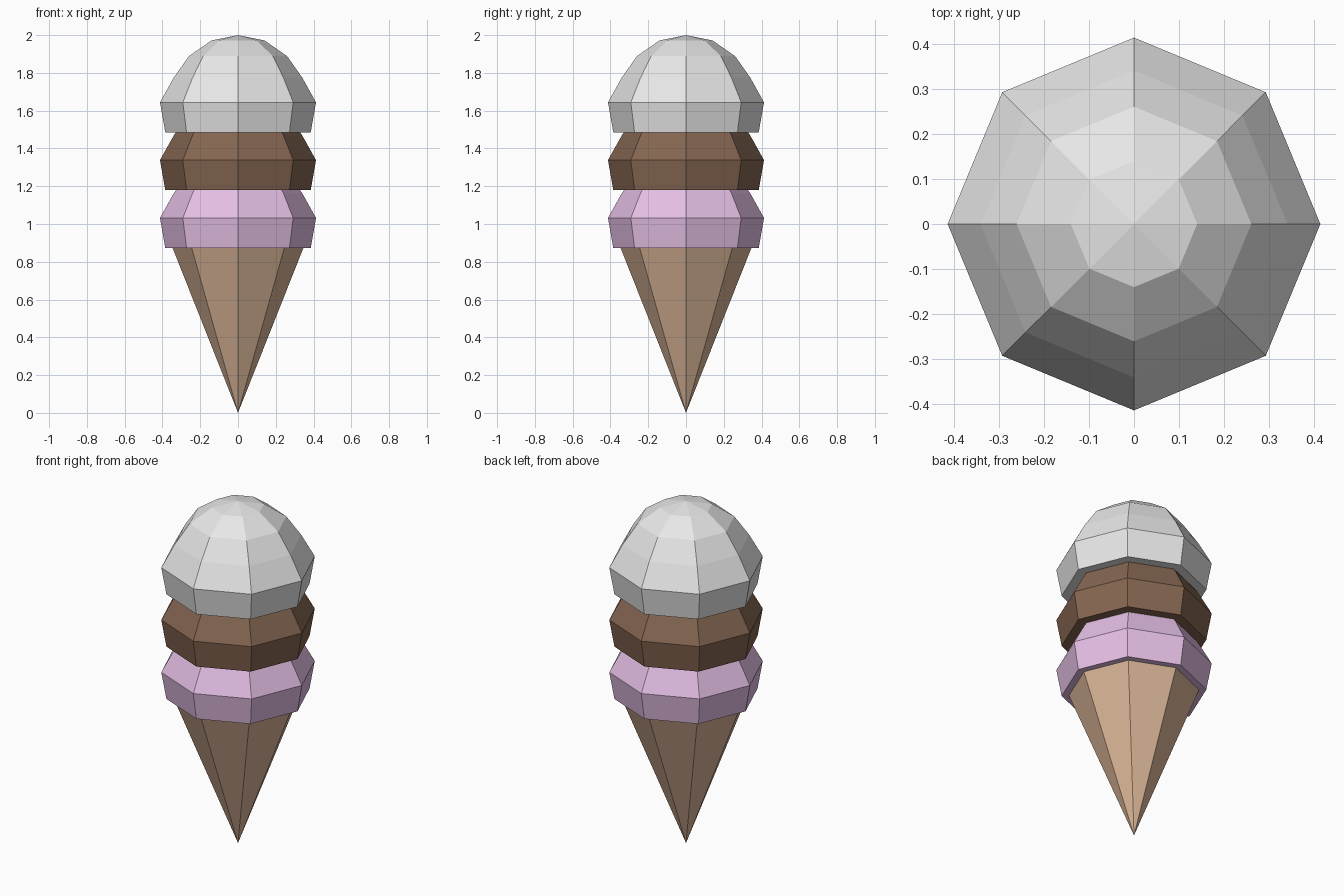
import bpy
import bmesh
from math import cos, sin, tau

SIDES = 8

cube = bpy.data.objects.get("Cube")
if cube:
    bpy.data.objects.remove(cube, do_unlink=True)


def material(name, rgb):
    mat = bpy.data.materials.new(name)
    mat.use_nodes = True
    mat.diffuse_color = (*rgb, 1)
    bsdf = mat.node_tree.nodes["Principled BSDF"]
    bsdf.inputs["Base Color"].default_value = (*rgb, 1)
    bsdf.inputs["Roughness"].default_value = 0.8
    return mat


def lathe(name, profile, z, mat):
    """Flat-faced solid from (radius, height) pairs, bottom to top; zero radius is a point."""
    bm = bmesh.new()
    rings = []
    for r, h in profile:
        count = SIDES if r else 1
        rings.append([bm.verts.new((r * cos(tau * i / SIDES), r * sin(tau * i / SIDES), h))
                      for i in range(count)])
    for low, high in zip(rings, rings[1:]):
        for i in range(SIDES):
            j = (i + 1) % SIDES
            corners = [low[i % len(low)], low[j % len(low)],
                       high[j % len(high)], high[i % len(high)]]
            bm.faces.new(list(dict.fromkeys(corners)))
    # Flat caps on open ends
    for ring in (rings[0], rings[-1]):
        if len(ring) > 1:
            bm.faces.new(ring)
    bmesh.ops.recalc_face_normals(bm, faces=bm.faces)
    mesh = bpy.data.meshes.new(name)
    bm.to_mesh(mesh)
    bm.free()
    mesh.materials.append(mat)
    obj = bpy.data.objects.new(name, mesh)
    obj.location.z = z
    bpy.context.collection.objects.link(obj)
    return obj


# Wafer cone, its rim tucked inside the lowest scoop
lathe("cone", [(0, 0), (0.357, 0.9)], 0, material("wafer tan", (0.69, 0.456, 0.305)))

# Three identical scoops; heights are relative to the widest ring
scoop = [(0.385, -0.159), (0.413, 0), (0.34, 0.131), (0.26, 0.245), (0.14, 0.328), (0, 0.356)]
flavours = [
    ("lower_scoop", "berry pink", (0.78, 0.52, 0.78)),
    ("middle_scoop", "cocoa brown", (0.235, 0.133, 0.083)),
    ("upper_scoop", "vanilla white", (0.8, 0.8, 0.8)),
]
for i, (name, colour, rgb) in enumerate(flavours):
    lathe(name, scoop, 1.032 + 0.306 * i, material(colour, rgb))
